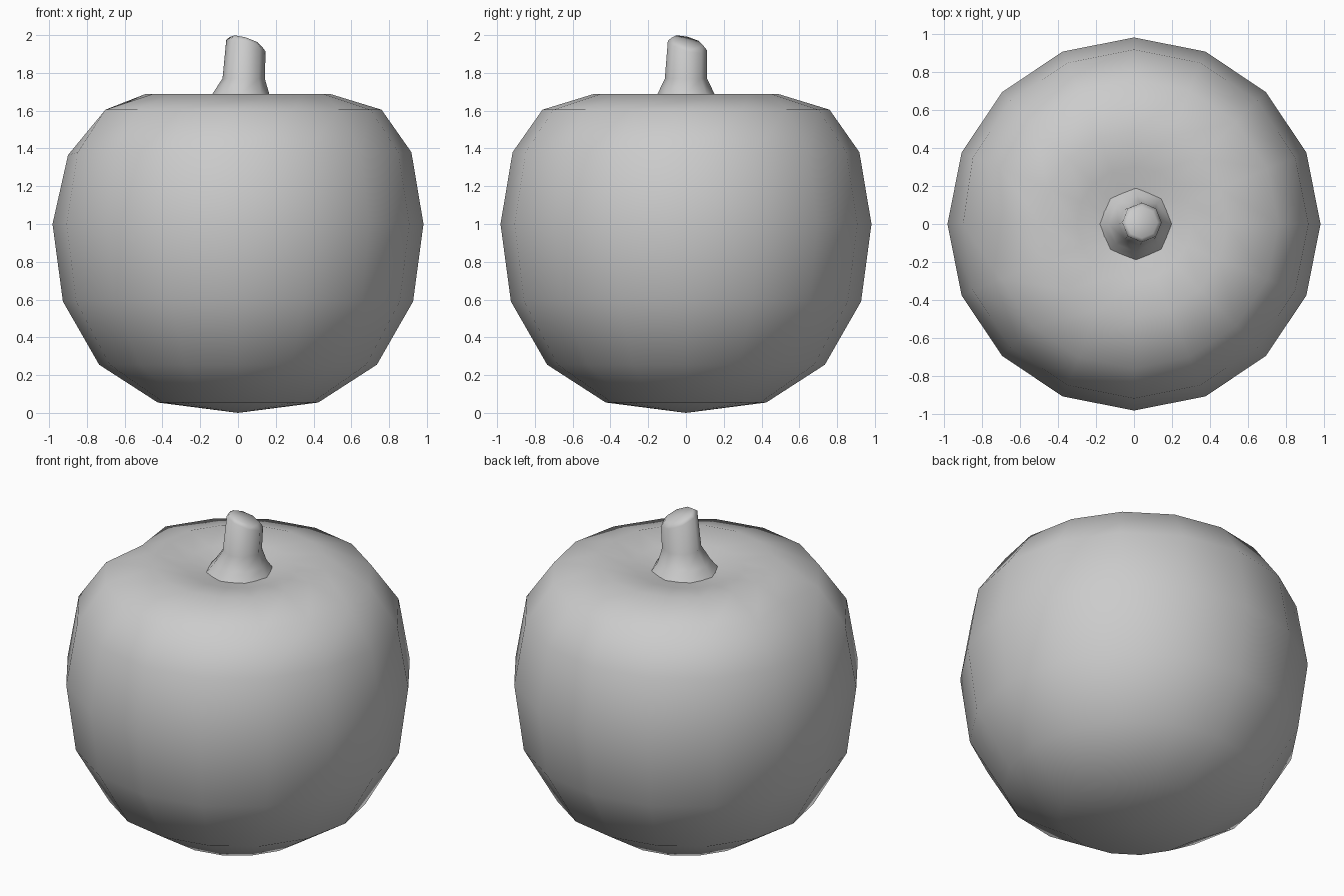
import bpy, bmesh
from math import cos, sin, pi, tau

if "Cube" in bpy.data.objects:
    bpy.data.objects.remove(bpy.data.objects["Cube"])


def make_object(name, rings, start=None, end=None):
    """Skin a list of equal-length point rings; optional pole points close the ends."""
    bm = bmesh.new()
    loops = [[bm.verts.new(p) for p in ring] for ring in rings]
    n = len(loops[0])
    for a, b in zip(loops, loops[1:]):
        for i in range(n):
            j = (i + 1) % n
            bm.faces.new((a[i], a[j], b[j], b[i]))
    for pole, loop, flip in ((start, loops[0], True), (end, loops[-1], False)):
        if pole:
            v = bm.verts.new(pole)
            for i in range(n):
                a, b = loop[i], loop[(i + 1) % n]
                bm.faces.new((b, a, v) if flip else (a, b, v))
    for f in bm.faces:
        f.smooth = True
    mesh = bpy.data.meshes.new(name)
    bm.to_mesh(mesh)
    bm.free()
    obj = bpy.data.objects.new(name, mesh)
    bpy.context.collection.objects.link(obj)
    return obj


def circle(r, z, n, cx=0.0, cy=0.0):
    return [(cx + r * cos(tau * i / n), cy + r * sin(tau * i / n), z) for i in range(n)]


# Fruit body: 16-sided lathe with a shallow dimple on top
profile = [(0.425, 0.055), (0.735, 0.255), (0.927, 0.59), (0.982, 1.0), (0.918, 1.38),
           (0.76, 1.605), (0.49, 1.688), (0.30, 1.66), (0.17, 1.635)]
body_rings = [circle(r, z, 16) for r, z in profile]
# Slight flattening on the left shoulder
body_rings[4][8] = (-0.90, 0, 1.365)
body_rings[5][8] = (-0.66, 0, 1.61)
make_object("fruit_body", body_rings, start=(0, 0, 0))

# Stem: 8-sided, flared at the foot, leaning slightly, cut at a slant
stem_rings = [circle(r, z, 8, cx, cy) for r, z, cx, cy in (
    (0.195, 1.63, 0.01, 0.0), (0.150, 1.69, 0.015, 0.0), (0.112, 1.77, 0.03, 0.0))]
tx, ty = 0.042, 0.008


def slant(x, y):
    return 1.955 - 0.3 * (x - tx) - 0.25 * (y - ty)


for r, dz in ((0.104, -0.01), (0.082, 0.012)):
    stem_rings.append([(x, y, slant(x, y) + dz) for x, y, _ in circle(r, 0, 8, tx, ty)])
make_object("stem", stem_rings, end=(tx, ty, 1.97))
